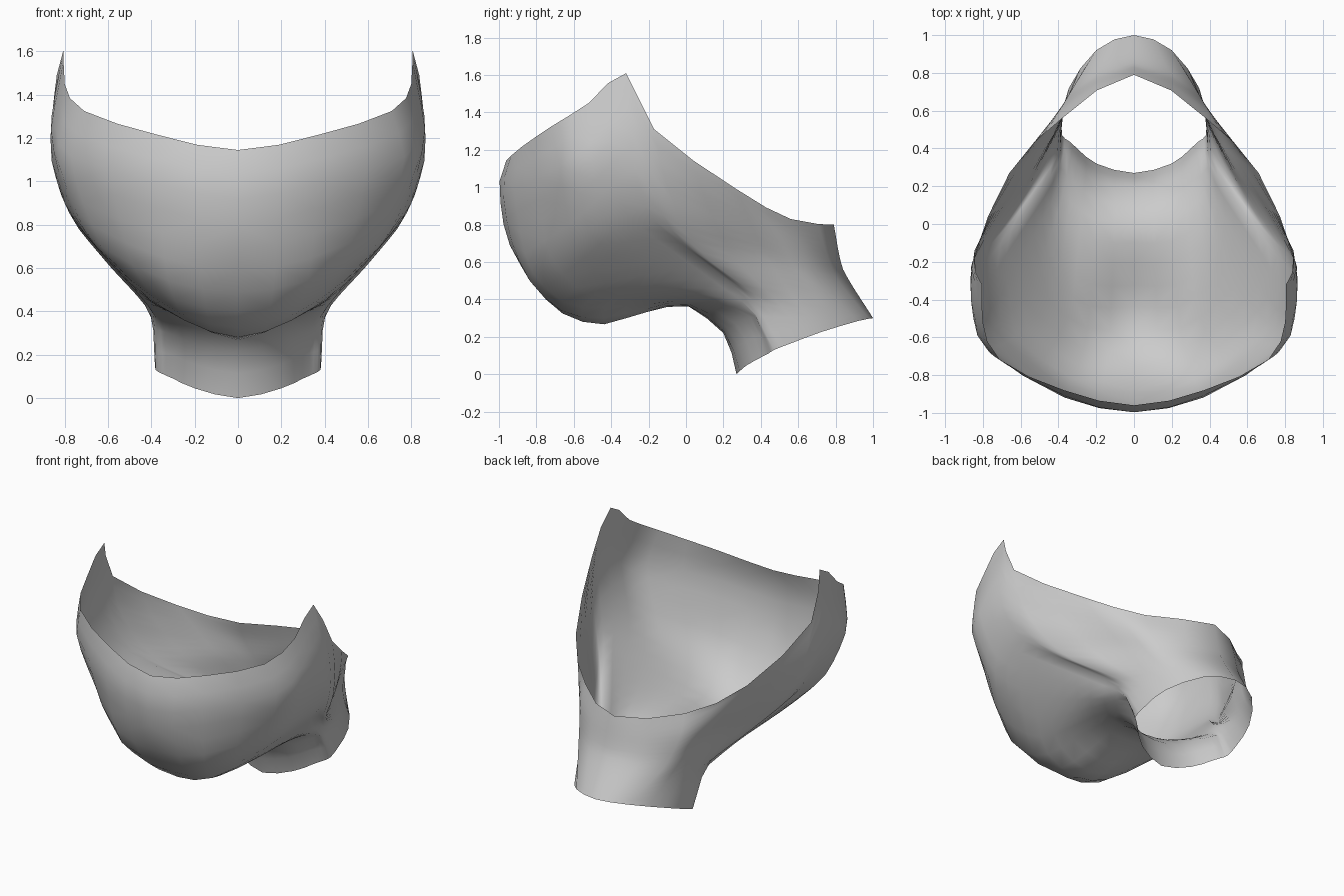
import bpy, bmesh
from mathutils import Vector as V

if "Cube" in bpy.data.objects:
    bpy.data.objects.remove(bpy.data.objects["Cube"])

ROWS, SPLIT = 18, 2

# Half-shell profiles, each running from the upper rim to the neck opening
front = [(0, y, z) for y, z in ((-.96, 1.145), (-1, 1.01), (-.96, .73), (-.82, .48), (-.67, .33),
                                (-.47, .262), (-.22, .33), (0, .37), (.21, .21), (.27, 0))]
cheek = [(.37, -.88, 1.215), (.37, -.92, 1.0), (.33, -.84, .57), (.25, -.6, .36),
         (.2, 0, .38), (.19, .24, .23), (.2, .32, .045)]
jaw = [(.71, -.72, 1.325), (.77, -.67, 1.08), (.63, -.6, .7), (.42, -.38, .465),
       (.34, .1, .395), (.3, .33, .28), (.3, .4, .09)]
temple = [(.8, -.52, 1.45), (.85, -.5, 1.13), (.73, -.42, .79), (.43, .13, .445),
          (.36, .36, .325), (.345, .44, .11)]
ear = [(.805, -.32, 1.61), (.86, -.3, 1.31), (.86, -.27, 1.09), (.765, -.18, .83),
       (.41, .3, .43), (.38, .47, .13)]
ear_back = [(.845, -.17, 1.31), (.84, -.13, 1.1), (.76, -.04, .85), (.61, .1, .63),
            (.41, .4, .4), (.378, .56, .165)]
nape_side = [(.66, .27, .99), (.56, .34, .82), (.45, .43, .63), (.385, .56, .43), (.345, .72, .225)]
nape = [(.38, .56, .83), (.385, .61, .7), (.33, .71, .5), (.2, .92, .285)]
back = [(0, .79, .8), (0, .84, .56), (0, 1, .3)]


def spline(p, q, r, s, t):
    return .5 * (2 * q + (r - p) * t + (2 * p - 5 * q + 4 * r - s) * t * t
                 + (3 * q - p - 3 * r + s) * t ** 3)


def resample(points):
    """Soften a profile slightly and space it evenly along its length."""
    p = [V(c) for c in points]
    p = [2 * p[0] - p[1]] + p + [2 * p[-1] - p[-2]]
    fine = [spline(*p[i:i + 4], k / 12).lerp(p[i + 1].lerp(p[i + 2], k / 12), .4)
            for i in range(len(p) - 3) for k in range(12)] + [p[-2]]
    dist = [0]
    for a, b in zip(fine, fine[1:]):
        dist.append(dist[-1] + (b - a).length)
    out, j = [], 0
    for r in range(ROWS + 1):
        d = dist[-1] * r / ROWS
        while j < len(fine) - 2 and dist[j + 1] < d:
            j += 1
        f = (d - dist[j]) / (dist[j + 1] - dist[j])
        out.append(fine[j].lerp(fine[j + 1], min(f, 1)))
    return out


def flip(col):
    return [V((-v.x, v.y, v.z)) for v in col]


# Skin the profiles with extra columns between them
cols = [resample(c) for c in (front, cheek, jaw, temple, ear, ear_back, nape_side, nape, back)]
cols = [flip(cols[1])] + cols + [flip(cols[-2])]
bm = bmesh.new()
grid = []
for i in range(len(cols) - 3):
    for k in range(SPLIT):
        grid.append([bm.verts.new(spline(*q, k / SPLIT)) for q in zip(*cols[i:i + 4])])
grid.append([bm.verts.new(v) for v in cols[-2]])
for a, b in zip(grid, grid[1:]):
    for r in range(ROWS):
        bm.faces.new((a[r], a[r + 1], b[r + 1], b[r]))
for f in bm.faces:
    f.smooth = True
mesh = bpy.data.meshes.new("jaw_and_neck_shell")
bm.to_mesh(mesh)
bm.free()

# Mirror to the other side
shell = bpy.data.objects.new("jaw_and_neck_shell", mesh)
bpy.context.collection.objects.link(shell)
mirror = shell.modifiers.new("mirror", 'MIRROR')
mirror.use_clip = True
mirror.merge_threshold = .001
